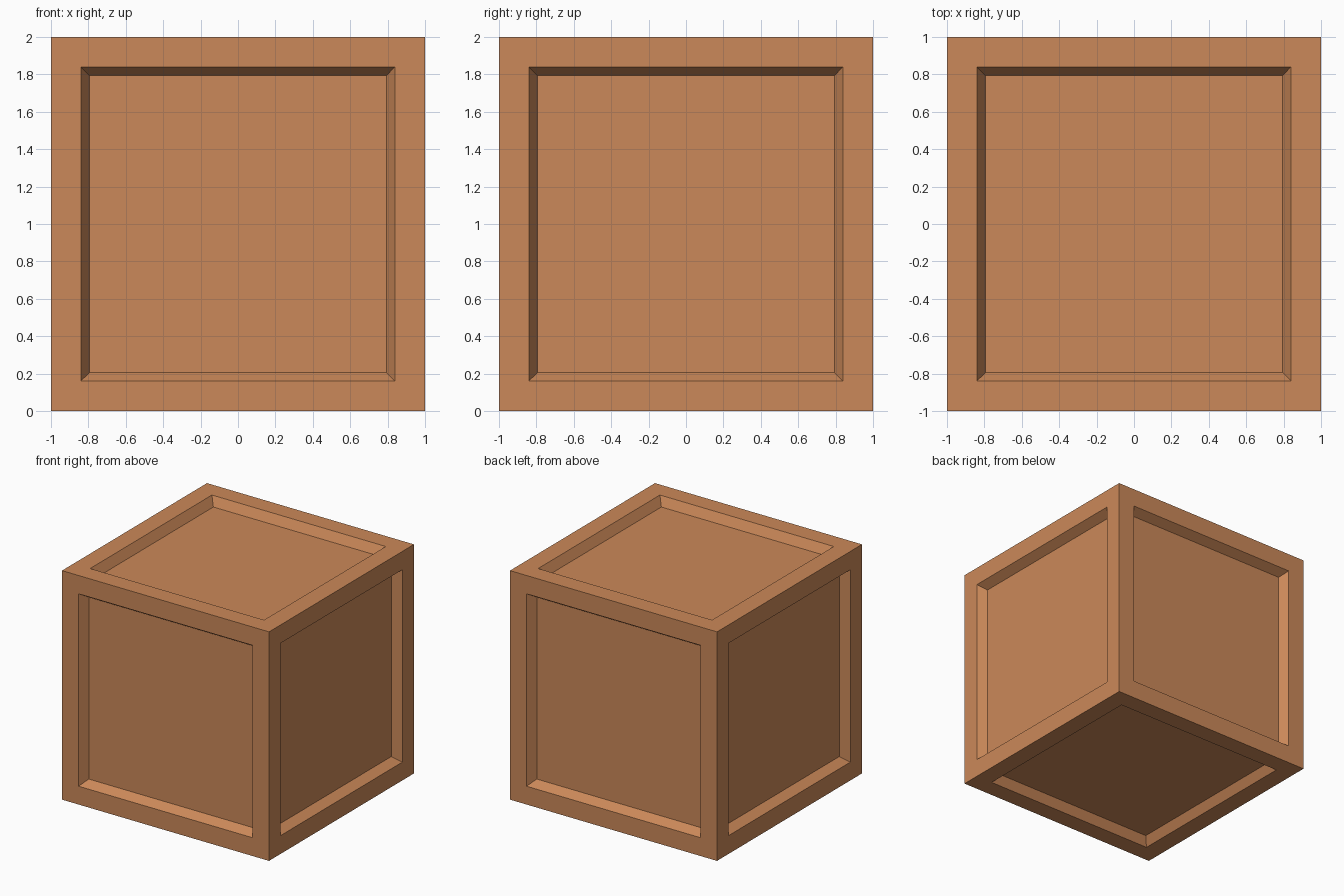
import bpy, bmesh

if "Cube" in bpy.data.objects:
    bpy.data.objects.remove(bpy.data.objects["Cube"])

# Cube crate with a sloped recessed panel on every side
bm = bmesh.new()
bmesh.ops.create_cube(bm, size=2.0)
bmesh.ops.translate(bm, verts=bm.verts, vec=(0, 0, 1))
sides = list(bm.faces)

# Flat frame around each panel
bmesh.ops.inset_individual(bm, faces=sides, thickness=0.16, use_even_offset=True)
# Sloped walls down to the recessed floor
bmesh.ops.inset_individual(bm, faces=sides, thickness=0.046, depth=0.0, use_even_offset=True)
for f in sides:
    f.normal_update()
    bmesh.ops.translate(bm, verts=f.verts, vec=f.normal * -0.075)
bmesh.ops.recalc_face_normals(bm, faces=bm.faces)

mesh = bpy.data.meshes.new("crate")
bm.to_mesh(mesh)
bm.free()
crate = bpy.data.objects.new("crate", mesh)
bpy.context.collection.objects.link(crate)

# Warm wood colour
mat = bpy.data.materials.new("wood")
mat.diffuse_color = (0.60, 0.25, 0.10, 1)
mat.use_nodes = True
mat.node_tree.nodes["Principled BSDF"].inputs["Base Color"].default_value = mat.diffuse_color
mesh.materials.append(mat)
